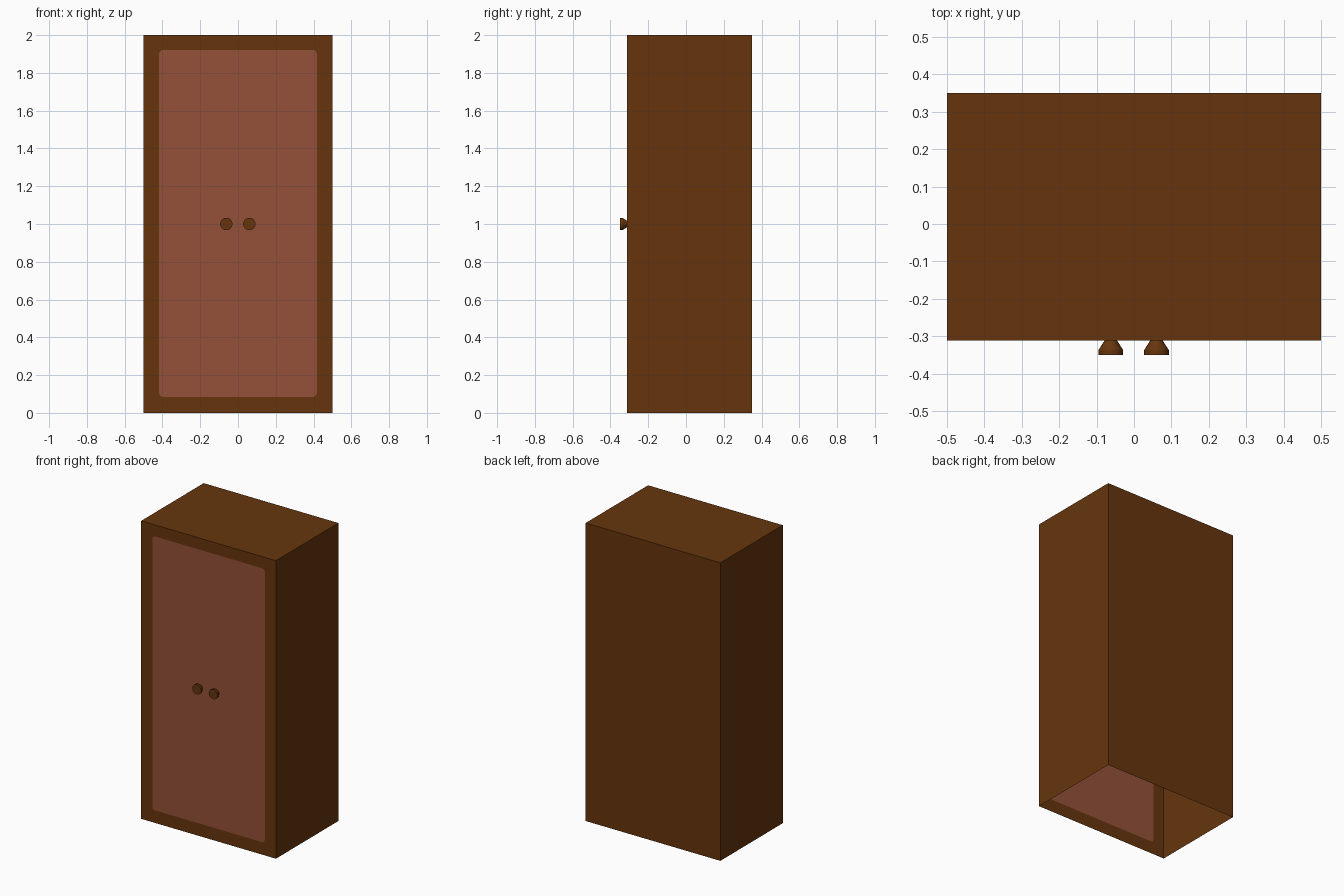
import bpy, bmesh, math
from mathutils import Matrix

if "Cube" in bpy.data.objects:
    bpy.data.objects.remove(bpy.data.objects["Cube"])


def material(name, rgb):
    m = bpy.data.materials.new(name)
    m.diffuse_color = (*rgb, 1)
    m.use_nodes = True
    m.node_tree.nodes["Principled BSDF"].inputs["Base Color"].default_value = m.diffuse_color
    return m


wood = material("dark_wood", (0.133, 0.036, 0.004))
door = material("reddish_door", (0.296, 0.082, 0.040))


def add_object(name, bm, mats):
    me = bpy.data.meshes.new(name)
    bm.to_mesh(me)
    bm.free()
    for m in mats:
        me.materials.append(m)
    ob = bpy.data.objects.new(name, me)
    bpy.context.collection.objects.link(ob)
    return ob


W, FRONT, BACK, H = 0.5, -0.312, 0.35, 2.0

# Cabinet shell: thin walls, open underneath, door panel flush in the front
bm = bmesh.new()
corners = [(-W, 0), (W, 0), (W, H), (-W, H)]
f = [bm.verts.new((x, FRONT, z)) for x, z in corners]
b = [bm.verts.new((x, BACK, z)) for x, z in corners]
for i in (1, 2, 3):  # right, top and left walls
    j = (i + 1) % 4
    bm.faces.new((f[i], b[i], b[j], f[j]))
bm.faces.new(b[::-1])

# Rounded door outline, four arcs
X, Z0, Z1, R, N = 0.418, 0.084, 1.922, 0.022, 3
arcs = []
for i, (cx, cz) in enumerate([(-X + R, Z0 + R), (X - R, Z0 + R),
                              (X - R, Z1 - R), (-X + R, Z1 - R)]):
    arc = []
    for k in range(N + 1):
        a = math.pi + (i + k / N) * math.pi / 2
        arc.append(bm.verts.new((cx + R * math.cos(a), FRONT, cz + R * math.sin(a))))
    arcs.append(arc)
for i in range(4):  # frame around the door
    j = (i + 1) % 4
    for k in range(N):
        bm.faces.new((f[i], arcs[i][k + 1], arcs[i][k]))
    bm.faces.new((f[i], f[j], arcs[j][0], arcs[i][-1]))
panel = bm.faces.new([v for arc in arcs for v in arc])
panel.material_index = 1
add_object("cabinet_body", bm, [wood, door])

# Door knobs: flared stem with a flat front
profile = [(0.017, FRONT), (0.033, -0.337), (0.033, -0.35)]
SIDES = 16
for name, x in (("left_knob", -0.062), ("right_knob", 0.060)):
    bm = bmesh.new()
    rings = [[bm.verts.new((x + r * math.cos(t * math.tau / SIDES), y,
                            1.0 + r * math.sin(t * math.tau / SIDES)))
              for t in range(SIDES)] for r, y in profile]
    for lo, hi in zip(rings, rings[1:]):
        for t in range(SIDES):
            u = (t + 1) % SIDES
            bm.faces.new((lo[t], lo[u], hi[u], hi[t]))
    bm.faces.new(rings[-1])
    bmesh.ops.recalc_face_normals(bm, faces=bm.faces)
    ob = add_object(name, bm, [wood])
    bpy.ops.object.select_all(action='DESELECT')
    ob.select_set(True)
    bpy.context.view_layer.objects.active = ob
    bpy.ops.object.shade_smooth_by_angle(angle=math.radians(30))
